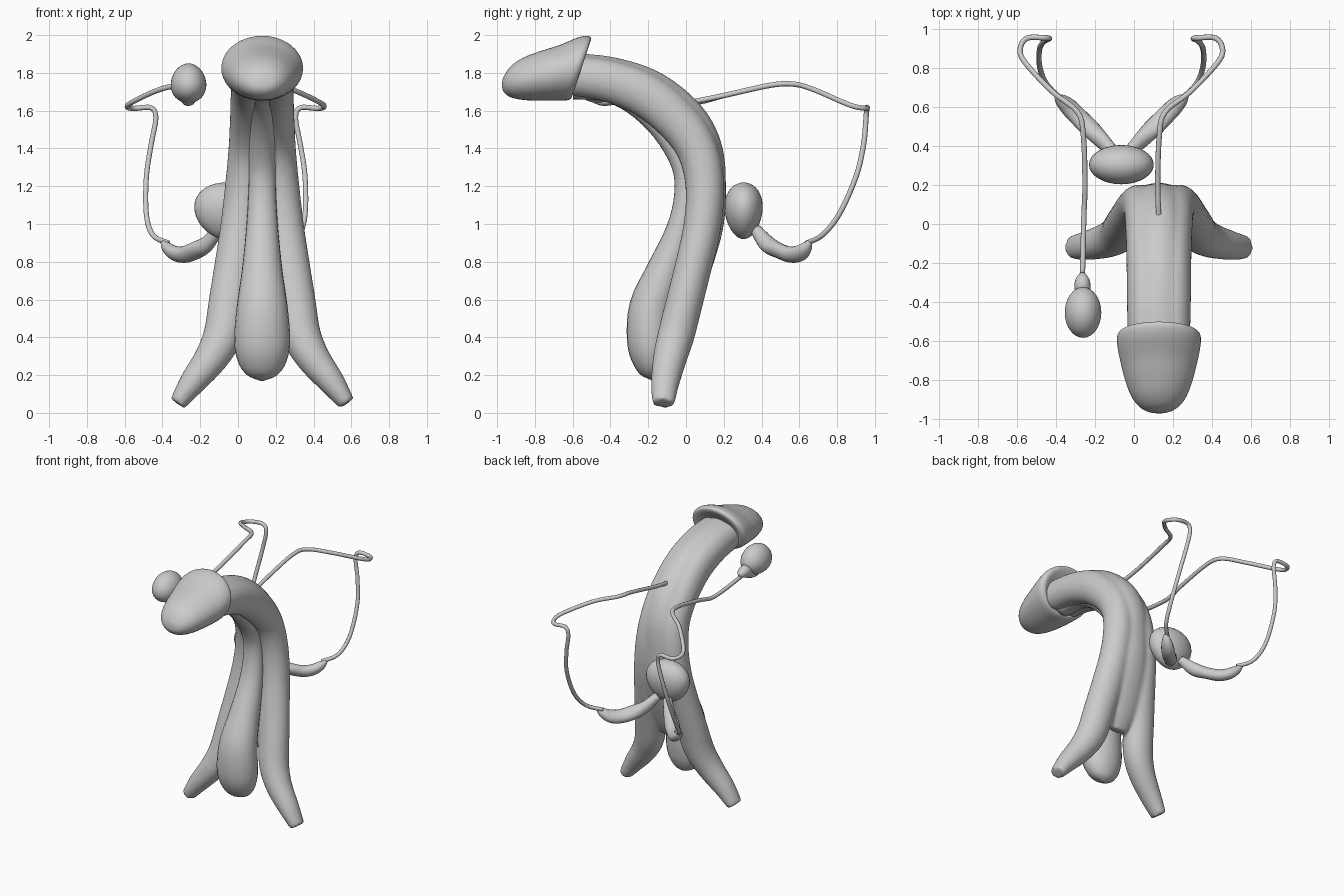
import bpy, bmesh, math
from mathutils import Vector as V

CX = 0.128      # mid-plane of the shaft
PX = -0.065     # mid-plane of the gland, ducts and vesicles


def spline(rows, n):
    # Catmull-Rom through rows of numbers
    out = []
    for i in range(len(rows) - 1):
        p = [rows[max(0, min(len(rows) - 1, i + k))] for k in (-1, 0, 1, 2)]
        for s in range(n):
            t = s / n
            out.append([0.5 * (2 * b + (c - a) * t + (2 * a - 5 * b + 4 * c - d) * t * t
                               + (3 * b - a - 3 * c + d) * t ** 3) for a, b, c, d in zip(*p)])
    return out + [list(rows[-1])]


def loft(bm, rows, n=4, sides=24, up=None):
    # rows: x, y, z, half width, half depth
    rows = spline(rows, n)
    pts = [V(r[:3]) for r in rows]
    rings, prev = [], V((1, 0, 0))
    for i, r in enumerate(rows):
        t = (pts[min(i + 1, len(pts) - 1)] - pts[max(i - 1, 0)]).normalized()
        u = prev - t * prev.dot(t)
        u.normalize()
        w = t.cross(u)
        if up:
            u, w = V((1, 0, 0)), V(up).normalized()
        prev = u
        rings.append([bm.verts.new(pts[i] + u * r[3] * math.cos(a) + w * r[4] * math.sin(a))
                      for a in (2 * math.pi * k / sides for k in range(sides))])
    for a, b in zip(rings, rings[1:]):
        for k in range(sides):
            j = (k + 1) % sides
            bm.faces.new((a[k], a[j], b[j], b[k]))
    bm.faces.new(rings[0])
    bm.faces.new(rings[-1])


def finish(name, bm):
    bmesh.ops.recalc_face_normals(bm, faces=bm.faces[:])
    me = bpy.data.meshes.new(name)
    bm.to_mesh(me)
    bm.free()
    ob = bpy.data.objects.new(name, me)
    bpy.context.collection.objects.link(ob)
    for f in me.polygons:
        f.use_smooth = True
    return ob


def part(name, rows, **kw):
    bm = bmesh.new()
    loft(bm, rows, **kw)
    return finish(name, bm)


def egg(name, loc, size, taper):
    # ellipsoid narrowed towards one end of z
    bm = bmesh.new()
    bmesh.ops.create_uvsphere(bm, u_segments=32, v_segments=20, radius=1)
    for v in bm.verts:
        k = 1 + taper * v.co.z
        v.co = V((v.co.x * size[0] * k, v.co.y * size[1] * k, v.co.z * size[2])) + V(loc)
    return finish(name, bm)


# Twin erectile bodies fused along the shaft, parting into two roots
leg = [(.07, -.6, 1.785, .09, .105), (.07, -.4, 1.755, .095, .112), (.07, -.2, 1.675, .097, .118),
       (.072, -.03, 1.53, .1, .115), (.08, .065, 1.38, .1, .108), (.095, .1, 1.2, .102, .103),
       (.115, .088, 1.0, .105, .1), (.14, .045, .8, .11, .098), (.172, -.005, .6, .11, .098),
       (.205, -.05, .42, .105, .098), (.27, -.085, .29, .09, .09), (.37, -.11, .16, .07, .075),
       (.448, -.12, .05, .045, .06)]
core = [(CX, -.6, 1.80, .13, .105), (CX, -.4, 1.775, .13, .11), (CX, -.19, 1.695, .13, .12),
        (CX, -.01, 1.55, .13, .12), (CX, .085, 1.39, .13, .11), (CX, .12, 1.2, .13, .092),
        (CX, .11, 1.0, .14, .09), (CX, .065, .8, .15, .08), (CX, .01, .62, .13, .07),
        (CX, -.02, .5, .08, .04)]
bm = bmesh.new()
for s in (-1, 1):
    loft(bm, [(CX + s * r[0],) + r[1:] for r in leg])
loft(bm, core)
shaft = finish("shaft_and_roots", bm)
m = shaft.modifiers.new("fuse", 'REMESH')
m.mode, m.voxel_size, m.use_smooth_shade = 'VOXEL', 0.013, True
m = shaft.modifiers.new("soften", 'SMOOTH')
m.factor, m.iterations = 0.5, 6

# Central body under the shaft, swelling into the bulb
tube = [(-.6, 1.70, .06, .04), (-.43, 1.70, .07, .05), (-.27, 1.635, .07, .06), (-.12, 1.5, .07, .065),
        (-.02, 1.32, .07, .06), (0, 1.16, .073, .062), (-.03, .97, .085, .075), (-.11, .75, .108, .1),
        (-.18, .56, .135, .12), (-.19, .38, .148, .122), (-.18, .27, .128, .1), (-.17, .2, .08, .06),
        (-.17, .17, .01, .01)]
part("central_body_and_bulb", [(CX,) + r for r in tube])

# Head with slanted rim
head = [(-.585, 1.80, .13, .11), (-.555, 1.82, .185, .16), (-.575, 1.825, .214, .18),
        (-.63, 1.82, .213, .176), (-.72, 1.80, .195, .155), (-.82, 1.785, .168, .135),
        (-.9, 1.776, .132, .108), (-.95, 1.772, .08, .065), (-.969, 1.77, .01, .01)]
part("head", [(CX,) + r for r in head], sides=40, up=(0, .32, .95))

# Small opening at the tip
bpy.ops.mesh.primitive_torus_add(major_radius=.016, minor_radius=.006, major_segments=16,
                                 minor_segments=8, location=(CX, -.955, 1.745),
                                 rotation=(math.radians(75), 0, 0))
bpy.context.object.name = "tip_opening"
bpy.ops.object.shade_smooth()

# Gland behind the shaft
egg("gland", (PX, .305, 1.07), (.165, .1, .15), .14)

# Vesicles and ducts, mirrored about the gland
vesicle = [(.04, .37, .97, .03, .03), (.1, .43, .895, .04, .045), (.16, .49, .86, .052, .04),
           (.22, .55, .838, .05, .04), (.27, .6, .845, .048, .038), (.31, .635, .875, .034, .03),
           (.335, .655, .905, .012, .012)]
duct = [(.305, .64, .9), (.385, .72, .94), (.42, .81, 1.05), (.42, .9, 1.25), (.395, .94, 1.42),
        (.37, .953, 1.56), (.395, .957, 1.615), (.485, .955, 1.612), (.52, .9, 1.62),
        (.495, .83, 1.645), (.355, .68, 1.71), (.225, .575, 1.74), (.195, .45, 1.735),
        (.187, .2, 1.68), (.193, .03, 1.645)]
for side, s in (("left", -1), ("right", 1)):
    part(side + "_vesicle", [(PX + s * r[0],) + r[1:] for r in vesicle], sides=16)
    path = duct + ([(.2, -.27, 1.68)] if s < 0 else [])
    part(side + "_duct", [(PX + s * p[0], p[1], p[2], .014, .014) for p in path], sides=10, n=5)

# Single testis with its cap wrapping underneath
egg("testis", (-.262, -.455, 1.745), (.094, .13, .105), -.08)
cap = [(-.265, -.255, 1.69, .015, .015), (-.265, -.285, 1.7, .036, .036), (-.265, -.325, 1.70, .042, .045),
       (-.264, -.37, 1.665, .04, .03), (-.262, -.44, 1.645, .03, .02), (-.26, -.5, 1.655, .008, .008)]
part("testis_cap", cap, sides=18)
